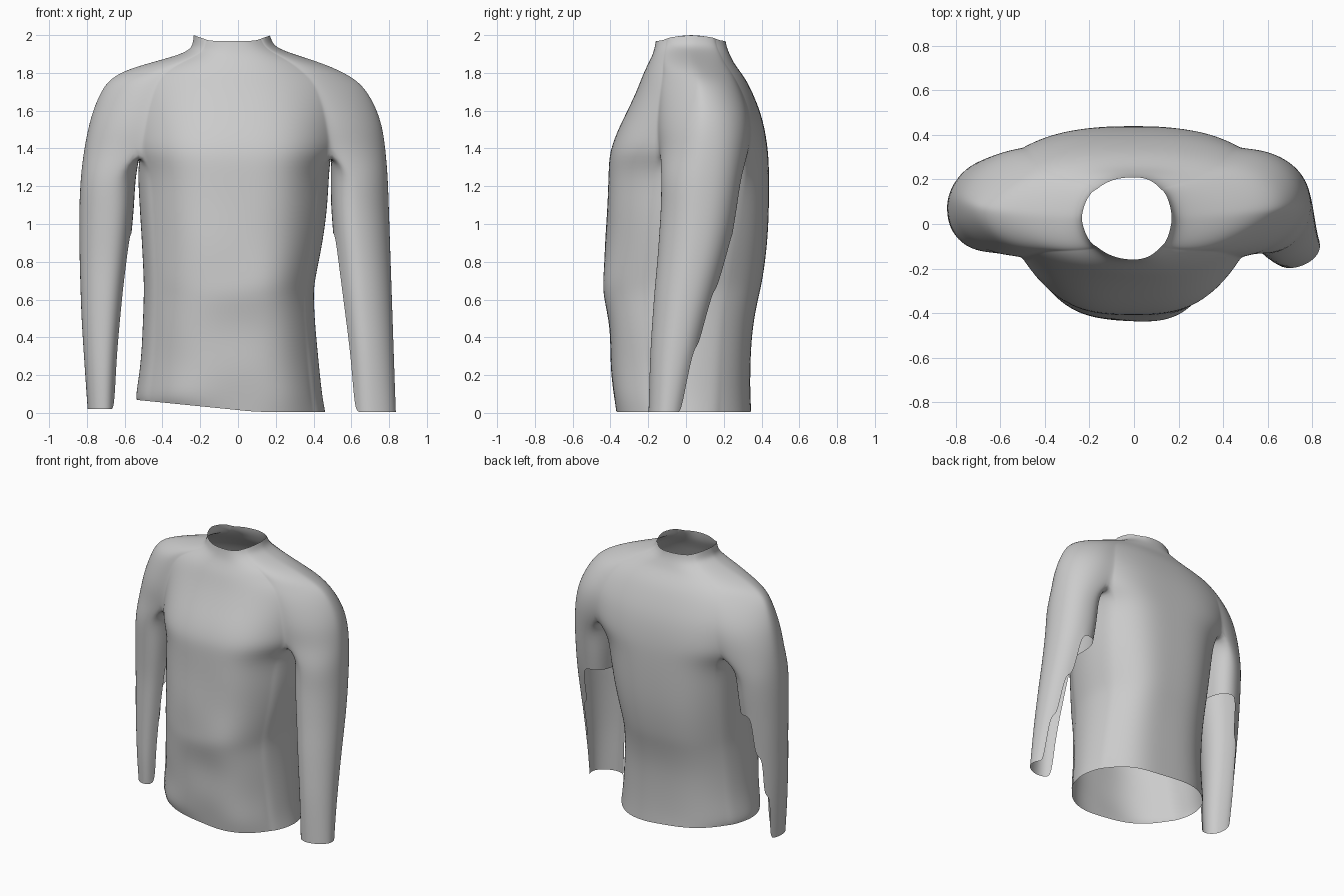
import bpy, bmesh
from math import sin, cos, pi

if "Cube" in bpy.data.objects:
    bpy.data.objects.remove(bpy.data.objects["Cube"])

K, M, S = 14, 12, 6      # segments in chest arc, shoulder lobe, side seam
bm = bmesh.new()


def arc(xa, xo, y0, y1, n, e=2.2, skew=0):
    """Interior points of a half superellipse from (xa,y0) out to xo and back to (xa,y1).
    skew makes the front half rounder and the back half more tapered."""
    mid, pts = (y0 + y1) / 2, []
    for i in range(1, n):
        c, s = cos(pi * i / n), sin(pi * i / n)
        side = 1 if c > 0 else -1
        k = e + (skew if (y0 - mid) * side < 0 else -skew)
        y = mid + (y0 - mid) * side * abs(c) ** (2 / k)
        pts.append((xa + (xo - xa) * abs(s) ** (2 / k), y))
    return pts


def panel(xl, xr, ym, ye, p):
    """Front or back panel from left corner to right corner."""
    pts = []
    for i in range(K + 1):
        s = sin(pi / 2 * (2 * i / K - 1))
        pts.append((s * (xr if s > 0 else -xl), ym + (ye - ym) * abs(s) ** p))
    return pts


def verts(pts, z):
    return [bm.verts.new((x, y, z(x) if callable(z) else z)) for x, y in pts]


def bridge(a, b):
    n = len(a)
    return [bm.faces.new((a[i], a[(i + 1) % n], b[(i + 1) % n], b[i])) for i in range(n)]


# Yoke and collar: z, left x, right x, front y, back y,
# corner front y, corner back y, corner fraction, lobe roundness
yoke = [
    (1.975, -.235, .17, -.16, .21, -.10, .155, .72, 1.6),
    (1.95, -.24, .185, -.163, .213, -.105, .16, .72, 1.6),
    (1.92, -.26, .235, -.17, .222, -.11, .17, .70, 1.55),
    (1.89, -.33, .325, -.18, .235, -.115, .185, .67, 1.5),
    (1.85, -.48, .45, -.20, .255, -.12, .205, .64, 1.45),
    (1.81, -.61, .545, -.22, .285, -.12, .235, .62, 1.45),
    (1.76, -.69, .635, -.24, .32, -.125, .265, .62, 1.5),
    (1.69, -.735, .695, -.268, .355, -.135, .30, .62, 1.6),
    (1.59, -.775, .745, -.315, .395, -.145, .335, .62, 1.75),
    (1.49, -.80, .772, -.365, .42, -.15, .345, .62, 1.9),
    (1.38, -.82, .785, -.405, .435, -.14, .335, .63, 2.05),
]
prev = None
for z, xl, xr, yf, yb, cf, cb, f, e in yoke:
    # the collar rim rises a little at the sides
    level = (lambda x: 1.97 + .35 * max(0, abs(x + .03) - .12)) if z > 1.96 else z
    p = 2.4 + 2.7 * max(0, 1.75 - z)
    skew = .25 if z < 1.8 else 0
    front = verts(panel(xl * f, xr * f, yf, cf, p), level)
    lobe_r = verts(arc(xr * f, xr, cf, cb, M, e, -skew), level)
    back = verts(panel(xl * f, xr * f, yb, cb, p + .2)[::-1], level)
    lobe_l = verts(arc(xl * f, xl, cb, cf, M, e, skew), level)
    ring = front + lobe_r + back + lobe_l
    if prev:
        bridge(prev, ring)
    prev = ring


# Underarm seams shared by the torso and sleeves
def seam(a, b):
    return [bm.verts.new(a.co.lerp(b.co, i / S)) for i in range(1, S)]


seam_r = seam(front[-1], back[0])
seam_l = seam(back[-1], front[0])

# Torso: z, left x, right x, front y, back y, corner front y, corner back y
torso = [
    (1.28, -.535, .485, -.41, .44, -.165, .31),
    (1.10, -.525, .478, -.415, .44, -.19, .29),
    (0.90, -.512, .452, -.425, .432, -.21, .27),
    (0.70, -.502, .408, -.438, .405, -.225, .24),
    (0.62, -.502, .402, -.432, .385, -.225, .225),
    (0.45, -.508, .412, -.405, .35, -.215, .20),
    (0.25, -.518, .432, -.395, .34, -.205, .19),
    (0.10, -.545, .447, -.39, .34, -.195, .185),
    (0.01, -.54, .465, -.37, .345, -.185, .18),
]
prev = front + seam_r + back + seam_l
for z, xl, xr, yf, yb, cf, cb in torso:
    f = .86
    pts = (panel(xl * f, xr * f, yf, cf, 3.5) + arc(xr * f, xr, cf, cb, S, 1.6)
           + panel(xl * f, xr * f, yb, cb, 3.5)[::-1] + arc(xl * f, xl, cb, cf, S, 1.6))
    # the hem lifts slightly on one side
    level = (lambda x: .005 + .10 * max(0, -x + .1)) if z < .05 else z
    ring = verts(pts, level)
    bridge(prev, ring)
    prev = ring

# Sleeves: z, inner x, outer x, front y, back y
sleeve_right = [
    (1.25, .487, .795, -.135, .295), (1.10, .487, .80, -.135, .275), (.95, .50, .805, -.145, .25),
    (.80, .52, .81, -.155, .21), (.65, .54, .815, -.17, .165), (.50, .56, .82, -.18, .12),
    (.35, .58, .825, -.19, .08), (.20, .595, .83, -.195, .04), (.005, .61, .837, -.20, .0)]
sleeve_left = [
    (1.25, -.54, -.835, -.13, .295), (1.10, -.545, -.842, -.12, .28), (.95, -.56, -.842, -.11, .26),
    (.80, -.58, -.84, -.10, .24), (.65, -.60, -.835, -.10, .22), (.50, -.615, -.83, -.10, .20),
    (.35, -.63, -.82, -.10, .185), (.20, -.64, -.81, -.10, .17), (.02, -.65, -.797, -.09, .15)]


def sleeve(top, rows, flip):
    prev, gone = top, []
    for z, xi, xo, yf, yb in rows:
        xa = xi + (xo - xi) * .35
        y0, y1 = (yb, yf) if flip else (yf, yb)
        pts = ([(xa, y0)] + arc(xa, xo, y0, y1, M, 2.1, .2 if flip else -.2) + [(xa, y1)]
               + arc(xa, xi, y1, y0, S))
        ring = verts(pts, z)
        faces = bridge(prev, ring)
        # the rear inner side of the forearm is open, widening towards the cuff
        if z < .9:
            wide = 1 + int((.9 - z) * 3)
            back_lobe = range(wide) if flip else range(M - wide, M)
            inner = range(M + 2, M + S) if flip else range(M, M + S - 2)
            gone += [faces[i] for i in list(back_lobe) + list(inner)]
        prev = ring
    bmesh.ops.delete(bm, geom=gone, context='FACES')


sleeve([front[-1]] + lobe_r + [back[0]] + seam_r[::-1], sleeve_right, False)
sleeve([back[-1]] + lobe_l + [front[0]] + seam_l[::-1], sleeve_left, True)

# Soft diagonal folds across the lower front
for v in bm.verts:
    x, y, z = v.co
    if abs(x) < .4 and y < -.2 and .1 < z < .9:
        v.co.y += .008 * sin(18 * (z - .45 * x))

bmesh.ops.recalc_face_normals(bm, faces=bm.faces)
mesh = bpy.data.meshes.new("sweater")
bm.to_mesh(mesh)
bm.free()
obj = bpy.data.objects.new("sweater", mesh)
bpy.context.collection.objects.link(obj)
for p in mesh.polygons:
    p.use_smooth = True
sub = obj.modifiers.new("smooth_cloth", 'SUBSURF')
sub.levels = sub.render_levels = 2
